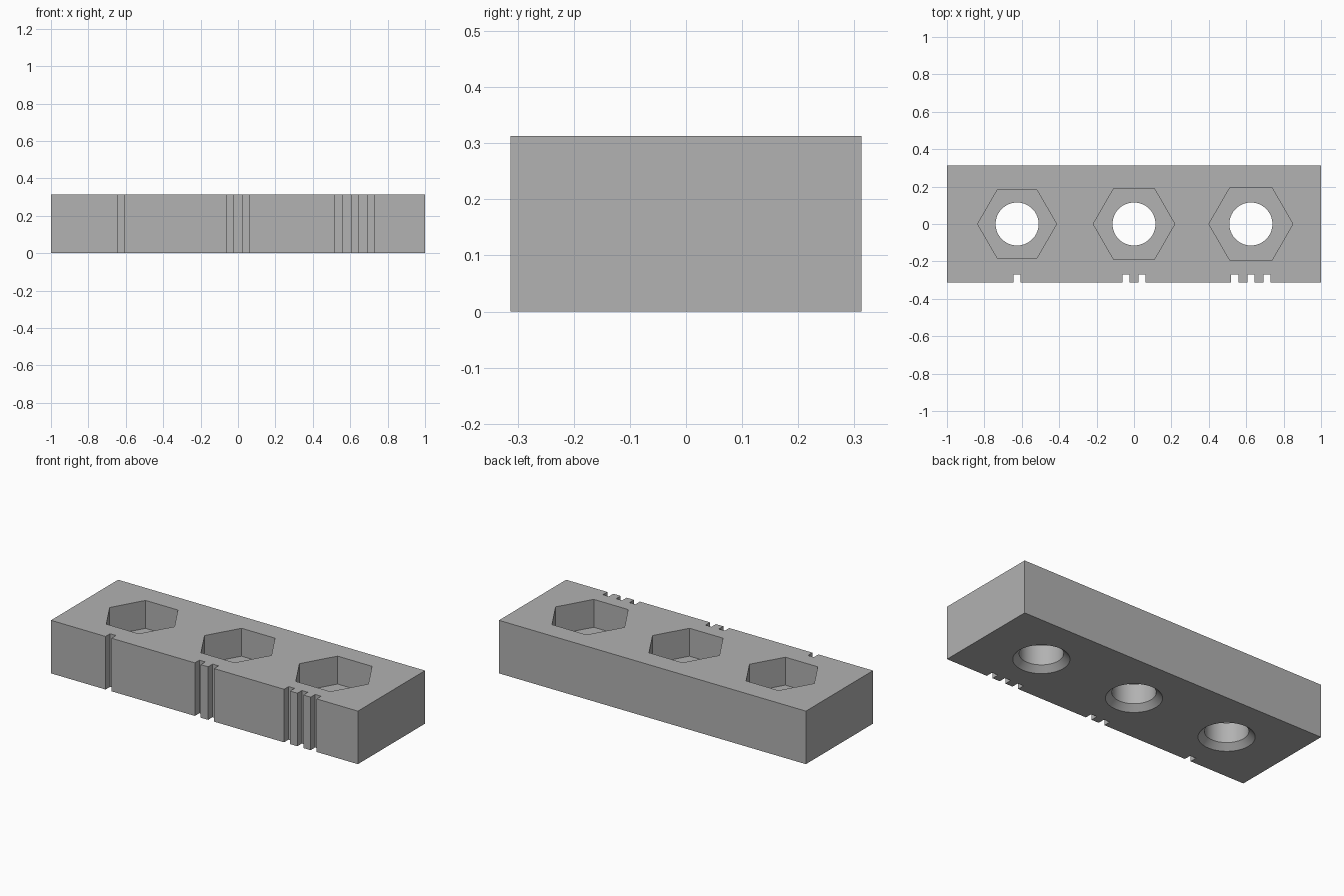
import bpy, bmesh, math
from mathutils import Matrix

if "Cube" in bpy.data.objects:
    bpy.data.objects.remove(bpy.data.objects["Cube"], do_unlink=True)

HEIGHT, DEPTH = 0.3125, 0.625
POCKET_FLOOR = 0.148
HOLE_R, SINK_R = 0.115, 0.148
SINK_DEPTH = SINK_R - HOLE_R
SPACING = 0.625
NOTCH_W, NOTCH_D, NOTCH_PITCH = 0.0385, 0.042, 0.0865

grey = bpy.data.materials.new("plain grey")
grey.use_nodes = True
colour = (0.445, 0.445, 0.445, 1)
grey.diffuse_color = colour
grey.node_tree.nodes["Principled BSDF"].inputs["Base Color"].default_value = colour


def add_object(name, bm):
    mesh = bpy.data.meshes.new(name)
    bm.to_mesh(mesh)
    bm.free()
    mesh.materials.append(grey)
    obj = bpy.data.objects.new(name, mesh)
    bpy.context.collection.objects.link(obj)
    return obj


def box(name, x, y, z, sx, sy, sz):
    bm = bmesh.new()
    place = Matrix.Translation((x, y, z)) @ Matrix.Diagonal((sx, sy, sz, 1))
    bmesh.ops.create_cube(bm, size=1, matrix=place)
    return add_object(name, bm)


def prism(name, x, z0, z1, r0, r1, sides):
    # Tapered or straight column whose first corner points along x
    bm = bmesh.new()
    rings = []
    for z, r in ((z0, r0), (z1, r1)):
        rings.append([bm.verts.new((x + r * math.cos(a), r * math.sin(a), z))
                      for a in (math.tau * i / sides for i in range(sides))])
    low, high = rings
    bm.faces.new(low[::-1])
    bm.faces.new(high)
    for i in range(sides):
        j = (i + 1) % sides
        bm.faces.new((low[i], low[j], high[j], high[i]))
    return add_object(name, bm)


# Main body
block = box("gauge_block", 0, 0, HEIGHT / 2, 2, DEPTH, HEIGHT)
cutters = []

for index, hex_r in enumerate((0.211, 0.218, 0.2245)):
    x = (index - 1) * SPACING
    # Hexagonal pocket, round through hole and countersink underneath
    cutters.append(prism("hex_pocket", x, POCKET_FLOOR, HEIGHT + 0.1, hex_r, hex_r, 6))
    cutters.append(prism("through_hole", x, -0.1, HEIGHT + 0.05, HOLE_R, HOLE_R, 64))
    cutters.append(prism("countersink", x, -0.05, SINK_DEPTH,
                         SINK_R + 0.05, HOLE_R, 64))
    # One, two or three marker notches in the front edge
    for n in range(index + 1):
        nx = x + (n - index / 2) * NOTCH_PITCH
        cutters.append(box("marker_notch", nx, -DEPTH / 2, HEIGHT / 2,
                           NOTCH_W, NOTCH_D * 2, HEIGHT + 0.2))

# Cut everything out of the body, then discard the cutters
bpy.context.view_layer.objects.active = block
for cutter in cutters:
    cutter.hide_render = True
    mod = block.modifiers.new(cutter.name, 'BOOLEAN')
    mod.operation = 'DIFFERENCE'
    mod.solver = 'EXACT'
    mod.object = cutter
    bpy.ops.object.modifier_apply(modifier=mod.name)
for cutter in cutters:
    bpy.data.objects.remove(cutter, do_unlink=True)

for obj in bpy.context.selected_objects:
    obj.select_set(False)
block.select_set(True)
bpy.ops.object.shade_smooth_by_angle(angle=math.radians(30))
